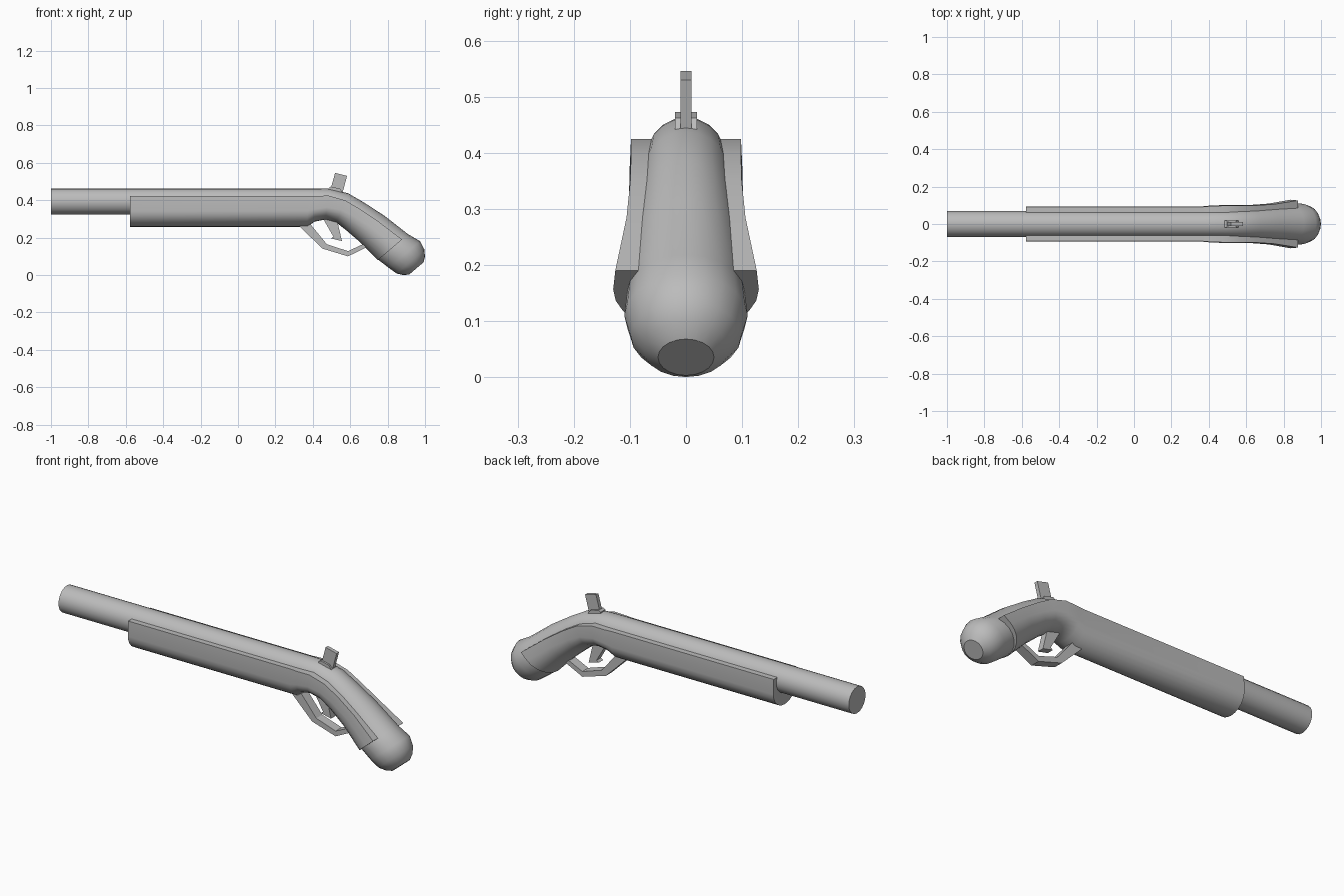
import bpy, bmesh
from math import sin, cos, pi, radians
from mathutils import Vector

cube = bpy.data.objects.get("Cube")
if cube:
    bpy.data.objects.remove(cube, do_unlink=True)

grey = bpy.data.materials.new("plain_grey")
grey.use_nodes = True
grey.diffuse_color = (0.5, 0.5, 0.5, 1)
grey.node_tree.nodes["Principled BSDF"].inputs["Base Color"].default_value = (0.5, 0.5, 0.5, 1)


def finish(name, bm, smooth=True):
    bmesh.ops.recalc_face_normals(bm, faces=bm.faces)
    mesh = bpy.data.meshes.new(name)
    bm.to_mesh(mesh)
    bm.free()
    mesh.materials.append(grey)
    obj = bpy.data.objects.new(name, mesh)
    bpy.context.collection.objects.link(obj)
    if smooth:
        bpy.ops.object.select_all(action='DESELECT')
        obj.select_set(True)
        bpy.context.view_layer.objects.active = obj
        bpy.ops.object.shade_smooth_by_angle(angle=radians(35))
    return obj


def loft(name, rings):
    """Each ring is (x, z, tilt in degrees, list of (y, v) section points)."""
    bm = bmesh.new()
    loops = []
    for x, z, tilt, section in rings:
        t = radians(tilt)
        loops.append([bm.verts.new((x + v * sin(t), y, z + v * cos(t))) for y, v in section])
    for a, b in zip(loops, loops[1:]):
        for i in range(len(a)):
            j = (i + 1) % len(a)
            bm.faces.new((a[i], a[j], b[j], b[i]))
    bm.faces.new(loops[0])
    bm.faces.new(loops[-1])
    return finish(name, bm)


def circle(r, sides=20):
    return [(r * sin(2 * pi * i / sides), r * cos(2 * pi * i / sides)) for i in range(sides)]


def trough(hw, up, mid, down, steps=6):
    """U-shaped section: flat rims, straight sides, rounded belly."""
    half = [(hw, up)]
    for i in range(steps):
        a = i * pi / 2 / steps
        half.append((hw * 1.03 * cos(a), mid - (down + mid) * sin(a)))
    return half + [(0, -down)] + [(-y, v) for y, v in reversed(half)]


def plate(name, outline, half_width):
    """Side outline (x, z) extruded across y."""
    bm = bmesh.new()
    face = bm.faces.new([bm.verts.new((x, -half_width, z)) for x, z in outline])
    out = bmesh.ops.extrude_face_region(bm, geom=[face])
    verts = [g for g in out["geom"] if isinstance(g, bmesh.types.BMVert)]
    bmesh.ops.translate(bm, verts=verts, vec=Vector((0, 2 * half_width, 0)))
    return finish(name, bm, smooth=False)


# Shared centre line: x, z, tilt, body radius, stock half width, rim, widest, belly
spine = [
    (0.37, 0.393, 0, 0.070, 0.092, 0.030, -0.05, 0.135),
    (0.41, 0.393, 0, 0.070, 0.096, 0.030, -0.04, 0.107),
    (0.48, 0.391, 8, 0.071, 0.098, 0.034, -0.03, 0.095),
    (0.56, 0.367, 22, 0.076, 0.098, 0.035, -0.02, 0.093),
    (0.63, 0.320, 35, 0.081, 0.099, 0.040, -0.01, 0.095),
    (0.72, 0.250, 44, 0.092, 0.106, 0.048, 0.00, 0.100),
    (0.83, 0.150, 49.5, 0.105, 0.126, 0.062, 0.01, 0.108),
]

# Barrel, curved grip and rounded pommel as one tube
tube = [(-1, 0.393, 0, circle(0.07))]
tube += [(x, z, t, circle(r)) for x, z, t, r, *_ in spine]
for d, r in ((0, 0.11), (0.05, 0.098), (0.08, 0.0755), (0.098, 0.05)):
    tube.append((0.89 + 0.65 * d, 0.11 - 0.76 * d, 49.5, circle(r)))
loft("barrel_and_grip", tube)

# Stock cradling the barrel and the grip
stock = [(-0.577, 0.393, 0, trough(*spine[0][4:]))]
stock += [(x, z, t, trough(*s)) for x, z, t, r, *s in spine]
loft("stock", stock)

# Hammer and its foot
plate("hammer", [(0.519, 0.546), (0.583, 0.53), (0.559, 0.44), (0.494, 0.455)], 0.01)
plate("hammer_foot", [(0.485, 0.44), (0.485, 0.466), (0.497, 0.473), (0.545, 0.462), (0.56, 0.44)], 0.02)

# Trigger
plate("trigger", [(0.45, 0.31), (0.51, 0.205), (0.497, 0.196), (0.556, 0.182), (0.528, 0.30)], 0.018)

# Trigger guard strap
plate("trigger_guard", [
    (0.32, 0.27), (0.45, 0.142), (0.588, 0.10), (0.72, 0.165),
    (0.69, 0.175), (0.588, 0.128), (0.475, 0.165), (0.385, 0.275)], 0.025)
